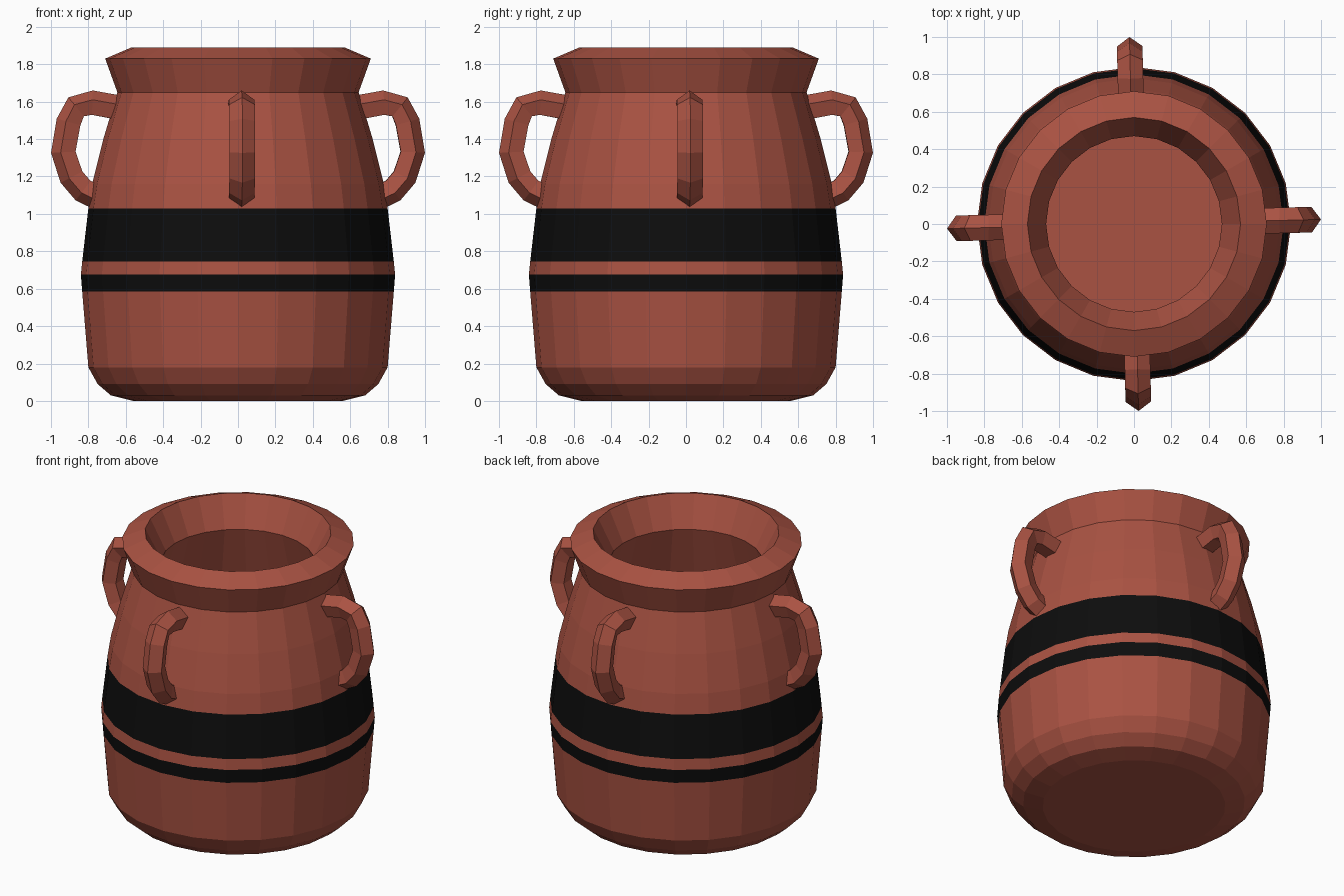
import bpy, bmesh, math
from mathutils import Vector, Matrix

if "Cube" in bpy.data.objects:
    bpy.data.objects.remove(bpy.data.objects["Cube"])


def material(name, rgb):
    m = bpy.data.materials.new(name)
    m.diffuse_color = (*rgb, 1)
    m.use_nodes = True
    m.node_tree.nodes["Principled BSDF"].inputs["Base Color"].default_value = m.diffuse_color
    return m


CLAY = material("terracotta", (0.40, 0.085, 0.055))
BLACK = material("black_paint", (0.004, 0.004, 0.004))


def finish(name, bm, mats):
    bmesh.ops.recalc_face_normals(bm, faces=bm.faces)
    me = bpy.data.meshes.new(name)
    bm.to_mesh(me)
    bm.free()
    for m in mats:
        me.materials.append(m)
    ob = bpy.data.objects.new(name, me)
    bpy.context.collection.objects.link(ob)
    return ob


def bridge(bm, a, b):
    n = len(a)
    return [bm.faces.new((a[i], a[(i + 1) % n], b[(i + 1) % n], b[i])) for i in range(n)]


# Jar: lathe the outer wall, rim and hollow inside, from base to inner floor
SEGMENTS = 24
PROFILE = [(0.56, 0), (0.68, 0.03), (0.75, 0.09), (0.80, 0.18), (0.833, 0.585),
           (0.84, 0.675), (0.833, 0.745), (0.80, 1.03), (0.78, 1.16), (0.72, 1.40),
           (0.645, 1.65), (0.71, 1.83), (0.57, 1.89),
           (0.47, 1.69), (0.62, 1.16), (0.68, 0.675), (0.64, 0.22), (0.50, 0.14)]
BANDS = [(0.585, 0.675), (0.745, 1.03)]
OUTER_COUNT = 12

bm = bmesh.new()
rings = []
for r, z in PROFILE:
    rings.append([bm.verts.new((r * math.cos(t), r * math.sin(t), z))
                  for t in (math.tau * i / SEGMENTS for i in range(SEGMENTS))])
for i in range(len(rings) - 1):
    faces = bridge(bm, rings[i], rings[i + 1])
    # Painted bands on the outer wall
    if i < OUTER_COUNT and (PROFILE[i][1], PROFILE[i + 1][1]) in BANDS:
        for f in faces:
            f.material_index = 1
bm.faces.new(rings[0])
bm.faces.new(rings[-1])
finish("jar_body", bm, [CLAY, BLACK])

# Handles: pentagonal section swept along a C-shaped path, ridge outward
PATH = [Vector((x, 0, z)) for x, z in
        [(0.60, 1.555), (0.78, 1.588), (0.862, 1.567), (0.90, 1.49),
         (0.928, 1.33), (0.885, 1.20), (0.825, 1.13), (0.74, 1.09)]]


def handle(name, angle):
    bm = bmesh.new()
    loops = []
    for i, p in enumerate(PATH):
        tangent = (PATH[min(i + 1, len(PATH) - 1)] - PATH[max(i - 1, 0)]).normalized()
        outward = Vector((-tangent.z, 0, tangent.x))
        loops.append([bm.verts.new(p + 0.072 * (outward * math.cos(t) + Vector((0, math.sin(t), 0))))
                      for t in (math.tau * k / 5 for k in range(5))])
    for a, b in zip(loops, loops[1:]):
        bridge(bm, a, b)
    bm.faces.new(loops[0])
    bm.faces.new(loops[-1])
    bm.transform(Matrix.Rotation(angle, 4, 'Z'))
    finish(name, bm, [CLAY])


for k, side in enumerate(("right", "back", "left", "front")):
    handle(side + "_handle", math.radians(90 * k + 1.4))
